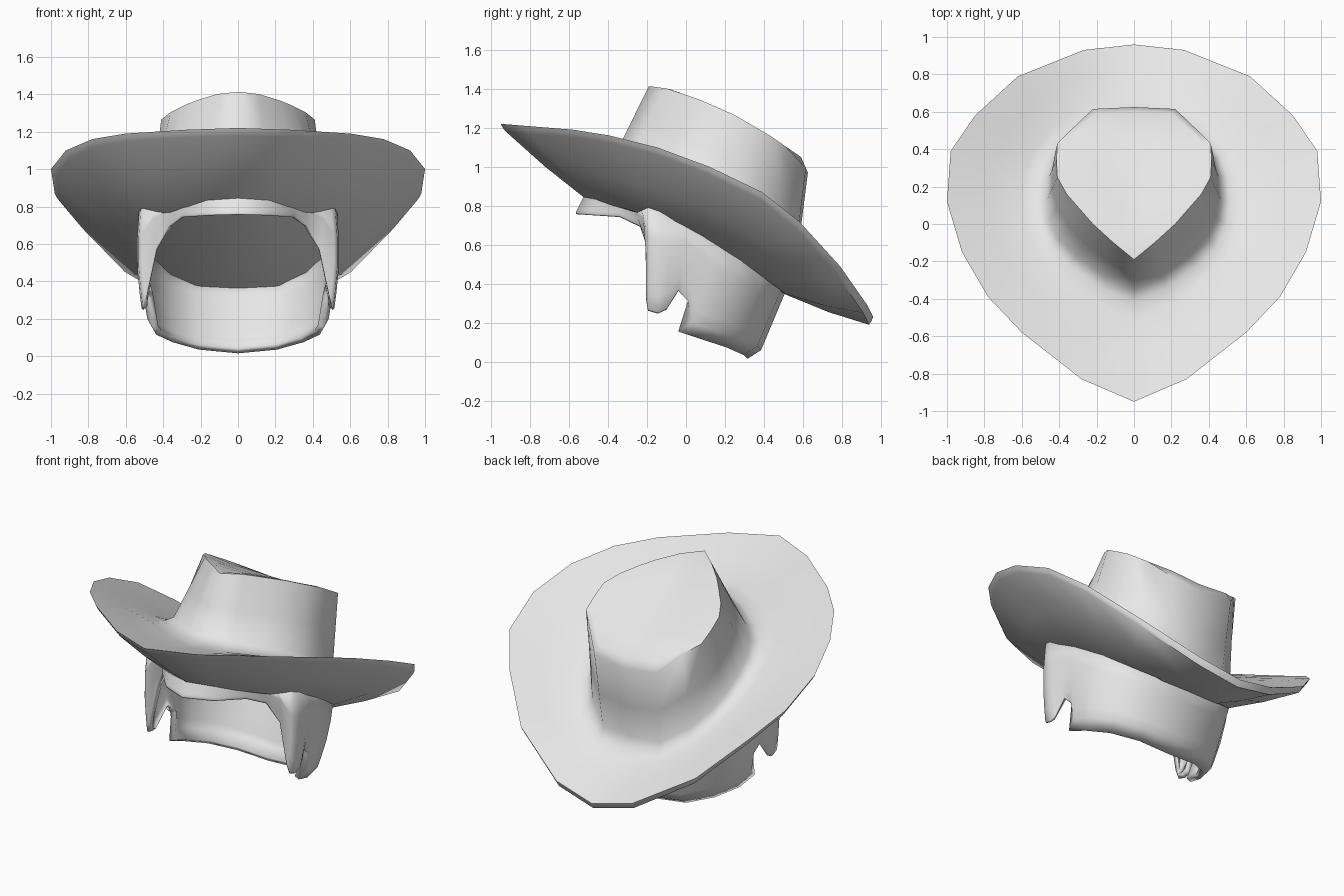
import bpy, bmesh, math

if "Cube" in bpy.data.objects:
    bpy.data.objects.remove(bpy.data.objects["Cube"])

grey = bpy.data.materials.new("light grey")
grey.diffuse_color = (0.8, 0.8, 0.8, 1)
grey.use_nodes = True
grey.node_tree.nodes["Principled BSDF"].inputs["Base Color"].default_value = grey.diffuse_color


def interp(table, y):
    """Height looked up along the depth axis."""
    if y <= table[0][0]:
        return table[0][1]
    for (a, za), (b, zb) in zip(table, table[1:]):
        if y <= b:
            return za + (zb - za) * (y - a) / (b - a)
    return table[-1][1]


def lerp(a, b, t):
    return tuple(p + (q - p) * t for p, q in zip(a, b))


def half_mesh(name, rings, cap_ends, angle, thickness=0):
    """Skin rows of points on the +x half, then mirror to the other side."""
    bm = bmesh.new()
    rows = [[bm.verts.new(p) for p in ring] for ring in rings]
    for lo, hi in zip(rows, rows[1:]):
        for i in range(len(lo) - 1):
            bm.faces.new((lo[i], hi[i], hi[i + 1], lo[i + 1]))
    if cap_ends:
        bm.faces.new(rows[0])
        bm.faces.new(rows[-1][::-1])
    mesh = bpy.data.meshes.new(name)
    bm.to_mesh(mesh)
    bm.free()
    mesh.materials.append(grey)
    obj = bpy.data.objects.new(name, mesh)
    bpy.context.collection.objects.link(obj)
    mirror = obj.modifiers.new("mirror", 'MIRROR')
    mirror.use_clip = True
    if thickness:
        solid = obj.modifiers.new("thickness", 'SOLIDIFY')
        solid.thickness = thickness
        solid.offset = -1
    bpy.ops.object.select_all(action='DESELECT')
    obj.select_set(True)
    bpy.context.view_layer.objects.active = obj
    bpy.ops.object.shade_smooth_by_angle(angle=math.radians(angle))
    return obj


# Hat: outlines from back to front on the +x side
rim_xy = [(0, .96), (.27, .93), (.62, .79), (.85, .58), (.98, .39), (1, .12),
          (.92, -.15), (.78, -.39), (.60, -.58), (.28, -.83), (0, -.95)]
base_xy = [(0, .56), (.2, .55), (.35, .45), (.43, .34), (.46, .24), (.47, .12),
           (.46, .01), (.41, -.1), (.32, -.19), (.16, -.3), (0, -.37)]
under_xy = [(0, .525), (.21, .515), (.37, .42), (.465, .3), (.5, .2), (.515, .08),
            (.51, -.05), (.46, -.18), (.36, -.3), (.18, -.44), (0, -.52)]
top_xy = [(0, .625), (.22, .615), (.33, .51), (.41, .43), (.415, .34), (.41, .25),
          (.36, .16), (.29, .08), (.22, 0), (.11, -.1), (0, -.19)]
rim_z = [(-.95, 1.22), (-.58, 1.19), (-.39, 1.16), (-.15, 1.1), (.12, 1.0),
         (.39, .87), (.58, .72), (.79, .49), (.93, .29), (.96, .23)]
base_z = [(-.37, 1.05), (-.19, .99), (0, .90), (.15, .80), (.35, .65), (.56, .46)]
under_z = [(-.52, .84), (-.24, .765), (-.1, .72), (0, .685), (.1, .635),
           (.28, .52), (.4, .43), (.53, .335)]
top_z = [(-.2, 1.415), (-.09, 1.4), (.08, 1.34), (.25, 1.265), (.43, 1.16),
         (.59, 1.05), (.625, .97)]

rim = [(x, y, interp(rim_z, y)) for x, y in rim_xy]
base = [(x, y, interp(base_z, y)) for x, y in base_xy]
top = [(x, y, interp(top_z, y)) for x, y in top_xy]
under_in = [(x, y, interp(under_z, y)) for x, y in under_xy]
under_rim = [(x * .975, .1 + (y - .1) * .975, z - .04) for x, y, z in rim]


def between(a, b, t, dz=0):
    return [(x, y, z + dz) for x, y, z in (lerp(p, q, t) for p, q in zip(a, b))]


def shrink(k, dz):
    """Copy of the crown edge pulled in towards the middle of its top."""
    pts = [(x * k, .25 + (y - .25) * k) for x, y in top_xy]
    return [(x, y, interp(top_z, y) + dz) for x, y in pts]


hat_rings = [under_in, between(under_in, under_rim, .5, -.01), under_rim,
             between(under_rim, rim, .6, -.004), rim,
             between(rim, base, .4, -.01), between(rim, base, .75, -.02),
             between(base, rim, .08), between(base, top, .1),
             between(base, top, .5), top,
             shrink(.93, 0), shrink(.5, -.02)]
half_mesh("hat", hat_rings, True, 52)

# Hair: (top x, top y, bottom point) of each lock, back centre to fringe
locks = [(0, .52, (0, .385, .06)),
         (.24, .50, (.22, .365, .08)),
         (.39, .41, (.37, .275, .12)),
         (.47, .30, (.46, .15, .16)),
         (.50, .20, (.485, .03, .20)),
         (.515, .10, (.49, .01, .32)),
         (.525, .00, (.50, -.04, .37)),
         (.53, -.07, (.515, -.10, .275)),
         (.53, -.13, (.515, -.145, .255)),
         (.52, -.18, (.51, -.195, .27)),
         (.50, -.20, (.495, -.205, .33)),
         (.44, -.23, (.44, -.195, .58)),
         (.36, -.28, (.37, -.235, .70)),
         (.29, -.35, (.30, -.34, .75)),
         (.17, -.45, (.17, -.49, .76)),
         (0, -.51, (0, -.565, .765))]
rows = []
# turned-in hem at the back, thin edge elsewhere
rows.append([(x * .95, y - .07, z - .045) if y > .02 else (x * .985, y, z - .008)
             for _, _, (x, y, z) in locks])
for t in (1, .85, .6, .3, 0):
    row = []
    for tx, ty, low in locks:
        x, y, z = lerp((tx, ty, interp(under_z, ty) + .04), low, t)
        # the sideburns bulge slightly outwards
        row.append((x + .018 * math.sin(math.pi * t) * (x > .4), y, z))
    rows.append(row)
half_mesh("hair", rows, False, 60, thickness=.035)
